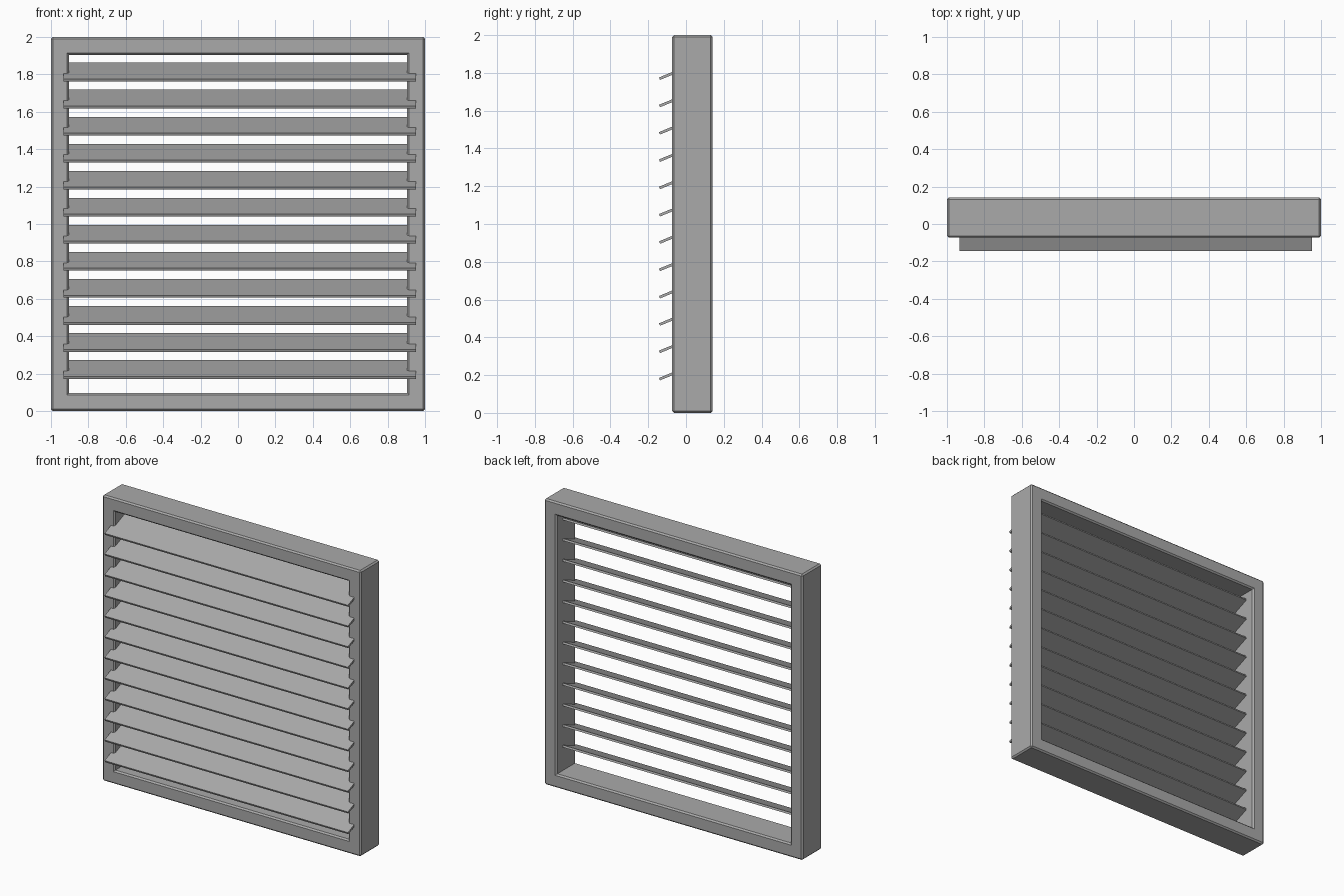
import bpy, bmesh, math
from mathutils import Matrix

if "Cube" in bpy.data.objects:
    bpy.data.objects.remove(bpy.data.objects["Cube"])

grey = bpy.data.materials.new("dark_grey")
grey.diffuse_color = (0.4, 0.4, 0.4, 1)
grey.use_nodes = True
grey.node_tree.nodes["Principled BSDF"].inputs["Base Color"].default_value = grey.diffuse_color


def finish(name, bm):
    bmesh.ops.recalc_face_normals(bm, faces=bm.faces[:])
    mesh = bpy.data.meshes.new(name)
    bm.to_mesh(mesh)
    bm.free()
    mesh.materials.append(grey)
    obj = bpy.data.objects.new(name, mesh)
    bpy.context.collection.objects.link(obj)
    return obj


# Rectangular frame: four vertex rings joined into a closed tube
def rectangle(bm, half, y):
    return [bm.verts.new((sx * half, y, 1 + sz * half))
            for sx, sz in ((-1, -1), (1, -1), (1, 1), (-1, 1))]


OUTER, INNER = 1.0, 0.904
FRONT, BACK = -0.073, 0.141
bm = bmesh.new()
rings = [rectangle(bm, OUTER, FRONT), rectangle(bm, OUTER, BACK),
         rectangle(bm, INNER, BACK), rectangle(bm, INNER, FRONT)]
for i in range(4):
    a, b = rings[i], rings[(i + 1) % 4]
    for j in range(4):
        k = (j + 1) % 4
        bm.faces.new((a[j], a[k], b[k], b[j]))

# Chamfer the outer edges and the rims of the opening, keep its corners square
ring_of = {v: n for n, ring in enumerate(rings) for v in ring}
edges = [e for e in bm.edges
         if ring_of[e.verts[0]] == ring_of[e.verts[1]]
         or {ring_of[v] for v in e.verts} == {0, 1}]
bmesh.ops.bevel(bm, geom=edges, offset=0.01, segments=1,
                profile=0.5, affect='EDGES')
finish("frame", bm)

# Tilted slats, front edge lower, ends set into the frame sides
COUNT, PITCH = 12, 0.1446
WIDTH, THICK, TILT = 0.227, 0.014, math.radians(22.5)
for i in range(COUNT):
    bm = bmesh.new()
    bmesh.ops.create_cube(bm, size=1, matrix=(
        Matrix.Translation((0.009, -0.0355, 0.222 + i * PITCH))
        @ Matrix.Rotation(TILT, 4, 'X')
        @ Matrix.Diagonal((1.884, WIDTH, THICK, 1))))
    finish(f"slat_{i + 1}", bm)
